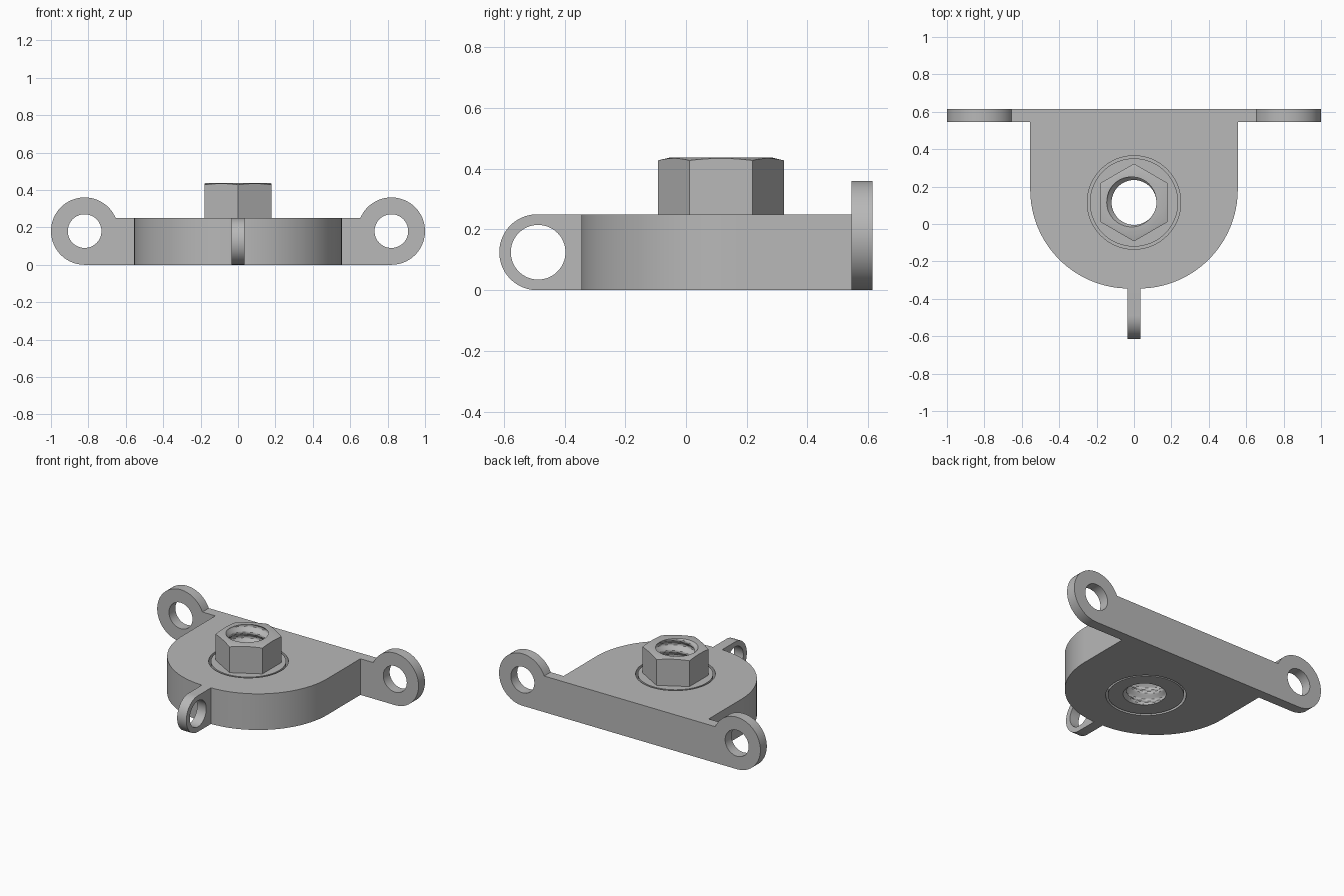
import bpy, bmesh, math
from mathutils import Matrix

cube = bpy.data.objects.get("Cube")
if cube:
    bpy.data.objects.remove(cube, do_unlink=True)

steel = bpy.data.materials.new("plain grey metal")
steel.use_nodes = True
GREY = (0.48, 0.48, 0.48, 1)
steel.diffuse_color = GREY
steel.node_tree.nodes["Principled BSDF"].inputs["Base Color"].default_value = GREY

HEIGHT = 0.25
BORE_Y = 0.115


def arc(cx, cy, r, start, end, n=32):
    """Points on an arc, angles in degrees."""
    angles = [math.radians(start + (end - start) * i / n) for i in range(n + 1)]
    return [(cx + r * math.cos(a), cy + r * math.sin(a)) for a in angles]


def circle(cx, cy, r, n=64):
    return arc(cx, cy, r, 0, 360, n)[:-1]


def activate(ob):
    bpy.ops.object.select_all(action='DESELECT')
    ob.select_set(True)
    bpy.context.view_layer.objects.active = ob


def finish(ob, angle=30):
    bm = bmesh.new()
    bm.from_mesh(ob.data)
    bmesh.ops.remove_doubles(bm, verts=bm.verts, dist=0.0001)
    bmesh.ops.recalc_face_normals(bm, faces=bm.faces)
    bm.to_mesh(ob.data)
    bm.free()
    ob.data.materials.clear()
    ob.data.materials.append(steel)
    activate(ob)
    bpy.ops.object.shade_smooth_by_angle(angle=math.radians(angle))


def plate(name, loops, depth, matrix):
    """Extrude an outline with holes, centred on its own plane."""
    cu = bpy.data.curves.new(name, 'CURVE')
    cu.dimensions = '2D'
    cu.fill_mode = 'BOTH'
    cu.extrude = depth / 2
    for loop in loops:
        sp = cu.splines.new('POLY')
        sp.points.add(len(loop) - 1)
        for p, (u, v) in zip(sp.points, loop):
            p.co = (u, v, 0, 1)
        sp.use_cyclic_u = True
    ob = bpy.data.objects.new(name, cu)
    bpy.context.collection.objects.link(ob)
    activate(ob)
    bpy.ops.object.convert(target='MESH')
    ob = bpy.context.object
    ob.data.transform(matrix)
    finish(ob)
    return ob


def stack(name, rings):
    """Closed solid from rings of 3D points, capped at both ends."""
    bm = bmesh.new()
    rows = [[bm.verts.new(p) for p in ring] for ring in rings]
    n = len(rows[0])
    for a, b in zip(rows, rows[1:]):
        for i in range(n):
            j = (i + 1) % n
            bm.faces.new((a[i], a[j], b[j], b[i]))
    bm.faces.new(rows[0])
    bm.faces.new(rows[-1])
    bmesh.ops.recalc_face_normals(bm, faces=bm.faces)
    me = bpy.data.meshes.new(name)
    bm.to_mesh(me)
    bm.free()
    ob = bpy.data.objects.new(name, me)
    bpy.context.collection.objects.link(ob)
    return ob


def lathe(name, profile, n=64):
    return stack(name, [[(x, y, z) for x, y in circle(0, BORE_Y, r, n)] for r, z in profile])


def combine(ob, tool, operation):
    mod = ob.modifiers.new("cut", 'BOOLEAN')
    mod.object, mod.operation, mod.solver = tool, operation, 'EXACT'
    activate(ob)
    bpy.ops.object.modifier_apply(modifier=mod.name)
    bpy.data.objects.remove(tool, do_unlink=True)


# Rounded housing with the socket hole
W, R = 0.555, 0.53
edge = W - R
outline = [(W, 0.55), (-W, 0.55)]
outline += arc(-edge, R - 0.345, R, 180, 270) + arc(edge, R - 0.345, R, 270, 360)
plate("housing", [outline, circle(0, BORE_Y, 0.25)], HEIGHT,
      Matrix.Translation((0, 0, HEIGHT / 2)))

# Rear mounting bar with an eye at each end
LUG_X, LUG_R = 0.82, 0.18
meet = math.degrees(math.asin((HEIGHT - LUG_R) / LUG_R))
right_end = arc(LUG_X, LUG_R, LUG_R, -90, 180 - meet, 56)
left_end = [(-x, z) for x, z in reversed(right_end)]
plate("rear_mounting_bar",
      [right_end + left_end] + [circle(s * LUG_X, LUG_R, 0.09) for s in (-1, 1)],
      0.07, Matrix.Translation((0, 0.58, 0)) @ Matrix.Rotation(math.pi / 2, 4, 'X'))

# Front eye tab standing upright
TAB_R = HEIGHT / 2
tab = [(-0.34, 0), (-0.34, HEIGHT)] + arc(-0.49, TAB_R, TAB_R, 90, 270, 48)
plate("front_eye_tab", [tab, circle(-0.487, TAB_R, 0.09)], 0.07,
      Matrix(((0, 0, 1, 0), (1, 0, 0, 0), (0, 1, 0, 0), (0, 0, 0, 1))))

# Hexagonal nut with slightly chamfered corners
hexagon = [(0.2078 * math.sin(k * math.pi / 3), BORE_Y + 0.2078 * math.cos(k * math.pi / 3))
           for k in range(6)]
nut = stack("threaded_nut", [[(x, y, z) for x, y in hexagon] for z in (0.2, 0.45)])
chamfer = lathe("chamfer_tool", [(0.3, 0.1), (0.3, 0.405), (0.168, 0.437)])
combine(nut, chamfer, 'INTERSECT')

# Round insert seated in the socket, with a shallow groove around it
insert = lathe("insert_tool", [(0.236, 0.002), (0.236, 0.09), (0.252, 0.09), (0.252, 0.16),
                               (0.236, 0.16), (0.236, 0.249)])
combine(nut, insert, 'UNION')

# Helical thread cut through the nut and insert
PITCH, SIDES, ROWS = 0.08, 48, 96
rings = []
for row in range(ROWS + 1):
    z = -0.03 + 0.5 * row / ROWS
    ring = []
    for i in range(SIDES):
        a = math.tau * i / SIDES
        phase = (z / PITCH - i / SIDES) % 1
        tri = min(1, max(0, 3 * abs(phase - 0.5) - 0.25))
        r = 0.12 + 0.026 * tri
        ring.append((r * math.cos(a), BORE_Y + r * math.sin(a), z))
    rings.append(ring)
combine(nut, stack("thread_tool", rings), 'DIFFERENCE')
finish(nut, 25)
